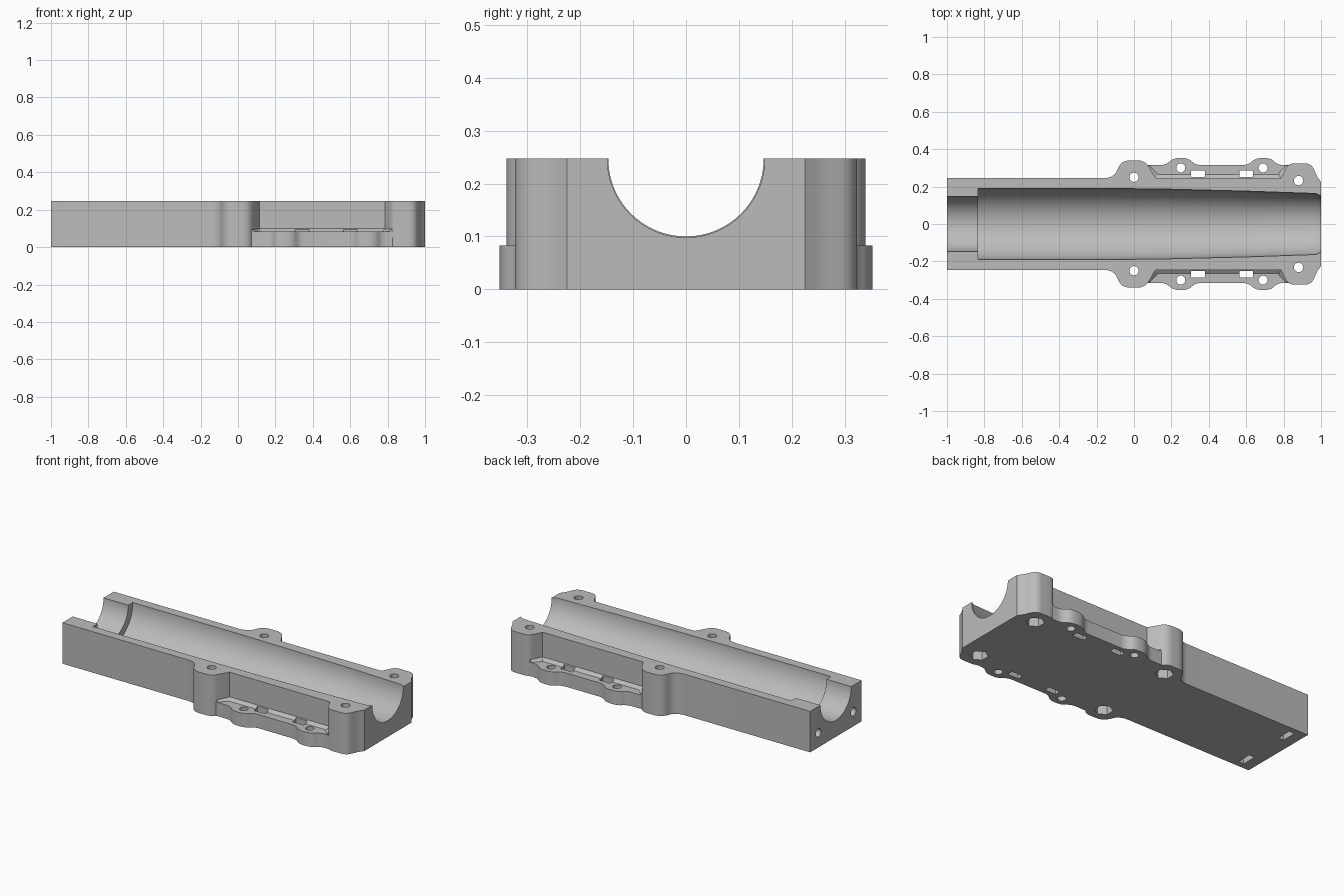
import bpy, bmesh, math
from mathutils import Vector, Matrix

cube = bpy.data.objects.get("Cube")
if cube:
    bpy.data.objects.remove(cube, do_unlink=True)

TOP, LEDGE = 0.247, 0.083
grey = bpy.data.materials.new("light grey plastic")
grey.use_nodes = True
grey.diffuse_color = (0.5, 0.5, 0.5, 1)
grey.node_tree.nodes["Principled BSDF"].inputs["Base Color"].default_value = (0.5, 0.5, 0.5, 1)


def finish(name, bm):
    bmesh.ops.recalc_face_normals(bm, faces=bm.faces)
    mesh = bpy.data.meshes.new(name)
    bm.to_mesh(mesh)
    bm.free()
    mesh.materials.append(grey)
    ob = bpy.data.objects.new(name, mesh)
    bpy.context.collection.objects.link(ob)
    return ob


def rounded(points, steps=6):
    """Fillet the corners of an open (x, y, radius) path."""
    out = []
    for i, (x, y, r) in enumerate(points):
        p = Vector((x, y))
        if r == 0:
            out.append(p)
            continue
        a, b = (Vector(points[j][:2]) - p for j in (i - 1, i + 1))
        a, b = (v.normalized() * min(r, v.length * 0.48) for v in (a, b))
        for k in range(steps + 1):
            t = k / steps
            out.append(p + a * (1 - t) ** 2 + b * t ** 2)
    return out


def prism(name, low, high, z0, z1):
    """Solid between two outlines with the same number of points."""
    bm = bmesh.new()
    a = [bm.verts.new((p[0], p[1], z0)) for p in low]
    b = [bm.verts.new((p[0], p[1], z1)) for p in high]
    bm.faces.new(a)
    bm.faces.new(b)
    n = len(a)
    for i in range(n):
        j = (i + 1) % n
        bm.faces.new((a[i], a[j], b[j], b[i]))
    return finish(name, bm)


def box(name, centre, size):
    bm = bmesh.new()
    bmesh.ops.create_cube(bm, size=1, matrix=Matrix.Translation(centre) @ Matrix.Diagonal((*size, 1)))
    return finish(name, bm)


def cylinder(name, centre, radius, depth, sides=32, along_x=False):
    bm = bmesh.new()
    turn = Matrix.Rotation(math.pi / 2, 4, 'Y') if along_x else Matrix()
    bmesh.ops.create_cone(bm, cap_ends=True, segments=sides, radius1=radius, radius2=radius,
                          depth=depth, matrix=Matrix.Translation(centre) @ turn)
    return finish(name, bm)


def lathe_x(name, profile, sides=96):
    """Turn an (x, radius) profile about the bore axis."""
    bm = bmesh.new()
    rings = []
    for x, r in profile:
        angles = [2 * math.pi * (k + 0.5) / sides for k in range(sides)]
        rings.append([bm.verts.new((x, r * math.cos(t), TOP + r * math.sin(t))) for t in angles])
    for a, b in zip(rings, rings[1:]):
        for i in range(sides):
            j = (i + 1) % sides
            bm.faces.new((a[i], a[j], b[j], b[i]))
    bm.faces.new(rings[0])
    bm.faces.new(rings[-1])
    return finish(name, bm)


def combine(target, tool, operation):
    mod = target.modifiers.new("combine", 'BOOLEAN')
    mod.object, mod.operation, mod.solver = tool, operation, 'EXACT'
    bpy.context.view_layer.objects.active = target
    bpy.ops.object.modifier_apply(modifier=mod.name)
    bpy.data.objects.remove(tool, do_unlink=True)


# Full height body with screw posts, mirrored across the bore
side = rounded([(-1, .245, 0), (-.105, .245, .06), (-.07, .34, .05), (.06, .34, .04),
                (.115, .245, 0), (.785, .245, 0), (.825, .324, .03), (.948, .324, .035),
                (.978, .255, .02), (1, .225, 0)])
outline = side + [Vector((p.x, -p.y)) for p in reversed(side)]
body = prism("half_shell_body", outline, outline, 0, TOP)

# Side flanges with rounded ears, and the sloped foot of the pocket wall
for s in (1, -1):
    path = [(.03, .2, 0), (.03, .315, 0)]
    for x in (.25, .69):
        path += [(x - .08, .315, .03), (x - .04, .353, .035),
                 (x + .04, .353, .035), (x + .08, .315, .03)]
    path += [(.86, .315, 0), (.86, .2, 0)]
    flange = [(p.x, s * p.y) for p in rounded(path)]
    combine(body, prism("side_flange", flange, flange, 0, LEDGE), 'UNION')
    low = [(.04, .2), (.04, .312), (.088, .312), (.13, .27), (.77, .27), (.81, .312), (.86, .312), (.86, .2)]
    high = [(.04, .2), (.04, .312), (.072, .312), (.113, .243), (.787, .243), (.822, .312), (.86, .312), (.86, .2)]
    foot = [[(x, s * y) for x, y in pts] for pts in (low, high)]
    combine(body, prism("wall_foot", *foot, LEDGE - .003, .1), 'UNION')

# Stepped and tapering bore
cutters = [lathe_x("bore", [(-1.1, .147), (-.835, .147), (-.835, .19), (-.1, .19), (.2, .186),
                            (.6, .176), (.975, .163), (1, .149), (1.1, .147)])]

# Screw holes, nut recesses, strap slots and end fixings
for s in (1, -1):
    for x, y in ((0, .25), (.88, .232)):
        cutters.append(cylinder("post_hole", (x, s * y, .12), .025, .4))
        cutters.append(cylinder("nut_recess", (x, s * y, .03), .05, .1, sides=6))
    for x in (.25, .69):
        cutters.append(cylinder("ear_hole", (x, s * .3, .05), .024, .2))
    for x in (.342, .6):
        cutters.append(box("strap_slot", (x, s * .268, .05), (.074, .036, .2)))
    cutters.append(cylinder("end_hole", (-.92, s * .167, .088), .025, .22, along_x=True))
    cutters.append(box("end_nut_slot", (-.918, s * .165, .055), (.036, .09, .14)))
for tool in cutters:
    combine(body, tool, 'DIFFERENCE')

# Smooth curved walls, keep edges crisp
bpy.ops.object.select_all(action='DESELECT')
body.select_set(True)
bpy.context.view_layer.objects.active = body
bpy.ops.object.shade_smooth_by_angle(angle=math.radians(30))
